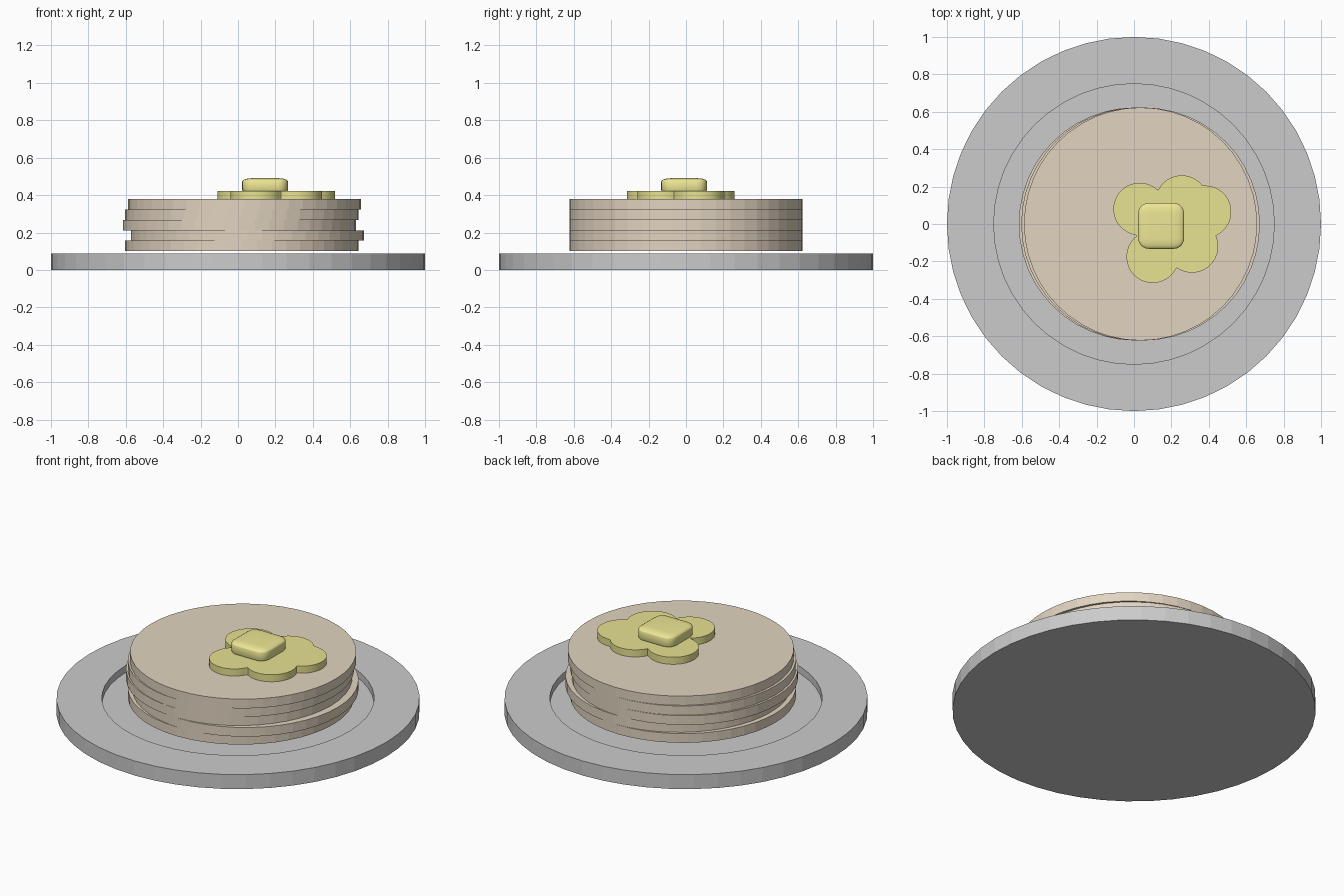
import bpy, bmesh, math
from mathutils import Vector, Matrix

if "Cube" in bpy.data.objects:
    bpy.data.objects.remove(bpy.data.objects["Cube"])


def material(name, rgb):
    m = bpy.data.materials.new(name)
    m.diffuse_color = (*rgb, 1)
    m.use_nodes = True
    m.node_tree.nodes["Principled BSDF"].inputs["Base Color"].default_value = m.diffuse_color
    return m


def make_object(name, bm, mat=None):
    bmesh.ops.recalc_face_normals(bm, faces=bm.faces)
    me = bpy.data.meshes.new(name)
    bm.to_mesh(me)
    bm.free()
    ob = bpy.data.objects.new(name, me)
    bpy.context.collection.objects.link(ob)
    if mat:
        me.materials.append(mat)
    return ob


def prism(name, outline, z0, z1, mat):
    bm = bmesh.new()
    base = bm.faces.new([bm.verts.new((x, y, z0)) for x, y in outline])
    top = bmesh.ops.extrude_face_region(bm, geom=[base], use_keep_orig=True)["geom"]
    bmesh.ops.translate(bm, vec=(0, 0, z1 - z0),
                        verts=[v for v in top if isinstance(v, bmesh.types.BMVert)])
    return make_object(name, bm, mat)


def circle(cx, r, n):
    return [(cx + r * math.cos(math.tau * i / n), r * math.sin(math.tau * i / n)) for i in range(n)]


batter = material("batter", (0.76, 0.66, 0.53))
gold = material("gold", (0.80, 0.76, 0.28))
butter_yellow = material("butter_yellow", (0.85, 0.80, 0.30))

# Plate: disc with a sunken well
bm = bmesh.new()
rings = [[bm.verts.new((x, y, z)) for x, y in circle(0, r, 48)]
         for r, z in [(1, 0), (1, 0.088), (0.75, 0.088), (0.75, 0.045)]]
bm.faces.new(rings[0])
bm.faces.new(rings[-1])
for a, b in zip(rings, rings[1:]):
    for i in range(48):
        j = (i + 1) % 48
        bm.faces.new((a[i], a[j], b[j], b[i]))
make_object("plate", bm)

# Pancakes: five discs nudged sideways
for i, cx in enumerate([0.02, 0.05, 0.007, 0.02, 0.035]):
    z = 0.10 + i * 0.056
    prism(f"pancake_{i + 1}", circle(cx, 0.623, 48), z, z + 0.056, batter)

# Syrup: merged outline of five round blobs, traced outward from the middle
blobs = [(0.03, 0.08), (0.255, 0.12), (0.38, 0.065), (0.31, -0.12), (0.10, -0.175)]
mid, blob_r = Vector((0.21, -0.02)), 0.14
outline = []
for i in range(200):
    d = Vector((math.cos(math.tau * i / 200), math.sin(math.tau * i / 200)))
    reach = 0.05
    for b in blobs:
        o = Vector(b) - mid
        t = o.dot(d)
        h = blob_r ** 2 - (o.length_squared - t * t)
        if h > 0:
            reach = max(reach, t + math.sqrt(h))
    outline.append(mid + d * reach)
syrup = prism("syrup", outline, 0.38, 0.423, gold)

# Butter: rounded pat, flattened after rounding
bm = bmesh.new()
bmesh.ops.create_cube(bm, size=0.245)
bmesh.ops.bevel(bm, geom=bm.edges[:], offset=0.055, segments=5, profile=0.5, affect='EDGES')
bmesh.ops.transform(bm, verts=bm.verts,
                    matrix=Matrix.Translation((0.145, -0.01, 0.45)) @ Matrix.Diagonal((1, 1, 0.33, 1)))
butter = make_object("butter", bm, butter_yellow)

for ob in (syrup, butter):
    bpy.ops.object.select_all(action='DESELECT')
    ob.select_set(True)
    bpy.context.view_layer.objects.active = ob
    bpy.ops.object.shade_smooth_by_angle(angle=math.radians(35))
